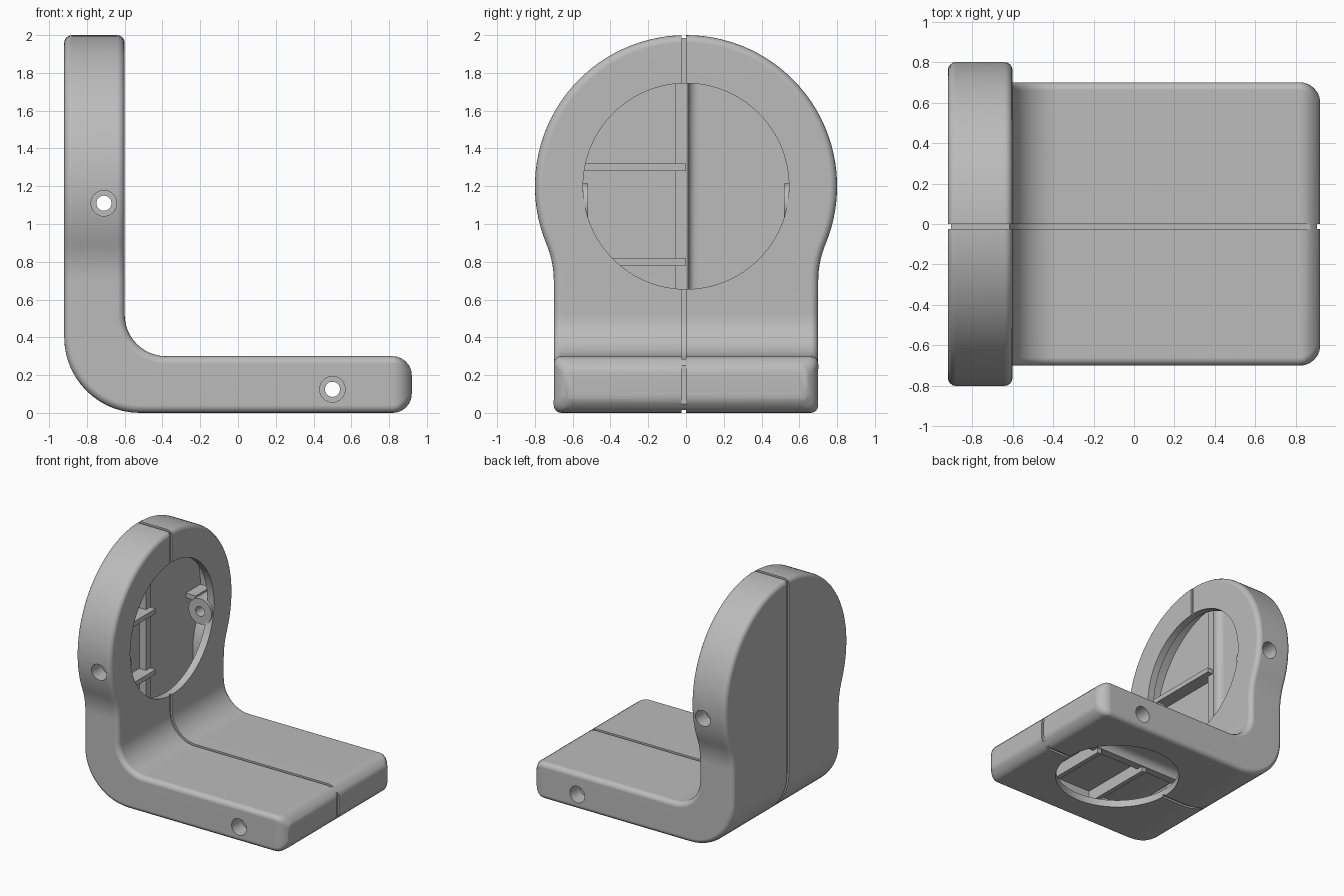
import bpy, bmesh
from math import sin, cos, pi, radians, atan2, sqrt

if "Cube" in bpy.data.objects:
    bpy.data.objects.remove(bpy.data.objects["Cube"], do_unlink=True)

grey = bpy.data.materials.new("plain grey")
grey.use_nodes = True
colour = (0.5, 0.5, 0.5, 1)
grey.diffuse_color = colour
grey.node_tree.nodes["Principled BSDF"].inputs["Base Color"].default_value = colour

SEAM = -0.012   # middle of the seam between the two halves
WALL = 0.06


def arc(cx, cy, r, start, end, n):
    return [(cx + r * cos(start + (end - start) * i / n),
             cy + r * sin(start + (end - start) * i / n)) for i in range(n + 1)]


def prism(name, pts, axis, lo, hi):
    """Extrude a 2D outline along one axis."""
    place = {"X": lambda a, b, t: (t, a, b),
             "Y": lambda a, b, t: (a, t, b),
             "Z": lambda a, b, t: (a, b, t)}[axis]
    bm = bmesh.new()
    rings = [[bm.verts.new(place(a, b, t)) for a, b in pts] for t in (lo, hi)]
    for ring in rings:
        bm.faces.new(ring)
    n = len(pts)
    for i in range(n):
        j = (i + 1) % n
        bm.faces.new((rings[0][i], rings[0][j], rings[1][j], rings[1][i]))
    bmesh.ops.recalc_face_normals(bm, faces=bm.faces)
    mesh = bpy.data.meshes.new(name)
    bm.to_mesh(mesh)
    bm.free()
    mesh.materials.append(grey)
    ob = bpy.data.objects.new(name, mesh)
    bpy.context.collection.objects.link(ob)
    return ob


def box(name, x, y, z):
    return prism(name, [(x[0], z[0]), (x[1], z[0]), (x[1], z[1]), (x[0], z[1])], "Y", *y)


def disc(name, a, b, r, axis, lo, hi, n=48):
    return prism(name, arc(a, b, r, 0, 2 * pi, n)[:-1], axis, lo, hi)


def combine(target, tool, operation):
    """Apply a boolean and remove the tool."""
    mod = target.modifiers.new("cut", "BOOLEAN")
    mod.operation, mod.solver, mod.object = operation, "EXACT", tool
    bpy.context.view_layer.update()
    graph = bpy.context.evaluated_depsgraph_get()
    mesh = bpy.data.meshes.new_from_object(target.evaluated_get(graph))
    target.modifiers.clear()
    target.data = mesh
    bpy.data.objects.remove(tool, do_unlink=True)


def bend_profile(d, top):
    """Side profile of the bent body, inset by d."""
    return ([(0.92 - d, d)] + arc(-0.52, 0.4, 0.4 - d, 1.5 * pi, pi, 14)
            + [(-0.92 + d, top), (-0.6 - d, top)]
            + arc(-0.38, 0.52, 0.22 + d, pi, 1.5 * pi, 12) + [(0.92 - d, 0.3 - d)])


def keyhole(d, bottom):
    """Round head running through a concave neck into a straight foot."""
    r, w, f = 0.8 - d, 0.7 - d, 0.5 + d
    drop = sqrt((r + f) ** 2 - (w + f) ** 2)
    tilt = atan2(drop, w + f)
    right = [(w, bottom)] + arc(w + f, 1.2 - drop, f, pi, pi - tilt, 8)
    head = arc(0, 1.2, r, -tilt, pi + tilt, 64)[1:-1]
    return right + head + [(-y, z) for y, z in reversed(right)]


# Outer body
body = prism("bracket_shell", bend_profile(0, 2.1), "Y", -1, 1)
combine(body, prism("outline", keyhole(0, -0.3), "X", -1.2, 1.2), "INTERSECT")

# Rounded plan corners, then softened rims
bm = bmesh.new()
bm.from_mesh(body.data)
bmesh.ops.remove_doubles(bm, verts=bm.verts, dist=0.0005)
corners = [e for e in bm.edges if all(v.co.x > 0.91 and abs(v.co.y) > 0.69 for v in e.verts)]
bmesh.ops.bevel(bm, geom=corners, offset=0.1, segments=6, profile=0.5, affect="EDGES")
rims = [e for e in bm.edges if e.calc_face_angle(0) > radians(50)]
bmesh.ops.bevel(bm, geom=rims, offset=0.04, segments=4, profile=0.5, affect="EDGES",
                clamp_overlap=False)
bm.to_mesh(body.data)
bm.free()

# Hollow inside
cavity = prism("cavity", bend_profile(WALL, 2.1), "Y", -1, 1)
combine(cavity, prism("cavity_outline", keyhole(WALL, -0.3), "X", -1.2, 1.2), "INTERSECT")
combine(body, cavity, "DIFFERENCE")

# Round openings in the upright and under the base
combine(body, disc("upright_opening", 0, 1.2, 0.545, "X", -0.7, -0.5, 96), "DIFFERENCE")
combine(body, disc("base_opening", 0.17, 0, 0.48, "Z", -0.1, 0.1, 96), "DIFFERENCE")

# Groove around the outside along the seam
groove = box("groove", (-1.1, 1.1), (SEAM - 0.013, SEAM + 0.013), (-0.2, 2.2))
combine(groove, prism("groove_core", bend_profile(0.015, 1.985), "Y", -0.5, 0.5), "DIFFERENCE")
combine(body, groove, "DIFFERENCE")

# Seam ridges, square on one half and filleted on the other
step = [(-0.055, -0.02), (-0.055, 0.06), (0, 0.06)]
step += arc(0.07, 0.06, 0.06, pi, 1.5 * pi, 6) + [(0.07, -0.02)]
combine(body, prism("upright_ridge", [(-0.86 + h, y) for y, h in step], "Z", 0.3, 1.96), "UNION")
combine(body, prism("base_ridge", [(y, 0.24 - h) for y, h in step], "X", -0.45, 0.88), "UNION")

# Cross ribs on one half
for z, reach in ((1.3, 0.76), (0.8, 0.67)):
    combine(body, box("upright_rib", (-0.88, -0.75), (-reach, 0), (z - 0.02, z + 0.02)), "UNION")
for x in (-0.1, 0.35):
    combine(body, box("base_rib", (x - 0.02, x + 0.02), (-0.66, 0), (0.14, 0.26)), "UNION")

# Screw bosses with through holes and countersunk seats
for x, z, radius, wall_y in ((-0.71, 1.11, 0.105, 0.76), (0.5, 0.125, 0.1, 0.67)):
    for side in (-1, 1):
        inner = 0.52 if z > 1 else 0.46
        ends = sorted((side * inner, side * wall_y))
        combine(body, disc("boss", x, z, radius, "Y", *ends, 32), "UNION")
        web = sorted((side * (inner + 0.03), side * wall_y))
        if z > 1:
            combine(body, box("boss_web", (-0.88, x - 0.06), web, (z + 0.06, z + 0.1)), "UNION")
    combine(body, disc("screw_hole", x, z, 0.04, "Y", -1, 1, 32), "DIFFERENCE")
    for side in (-1, 1):
        seat = sorted((side * (wall_y - 0.1), side))
        combine(body, disc("screw_seat", x, z, 0.068, "Y", *seat, 32), "DIFFERENCE")

# Smooth shading with crisp edges
bpy.ops.object.select_all(action="DESELECT")
body.select_set(True)
bpy.context.view_layer.objects.active = body
bpy.ops.object.shade_smooth_by_angle(angle=radians(32))
weighted = body.modifiers.new("even_normals", "WEIGHTED_NORMAL")
weighted.keep_sharp = True
